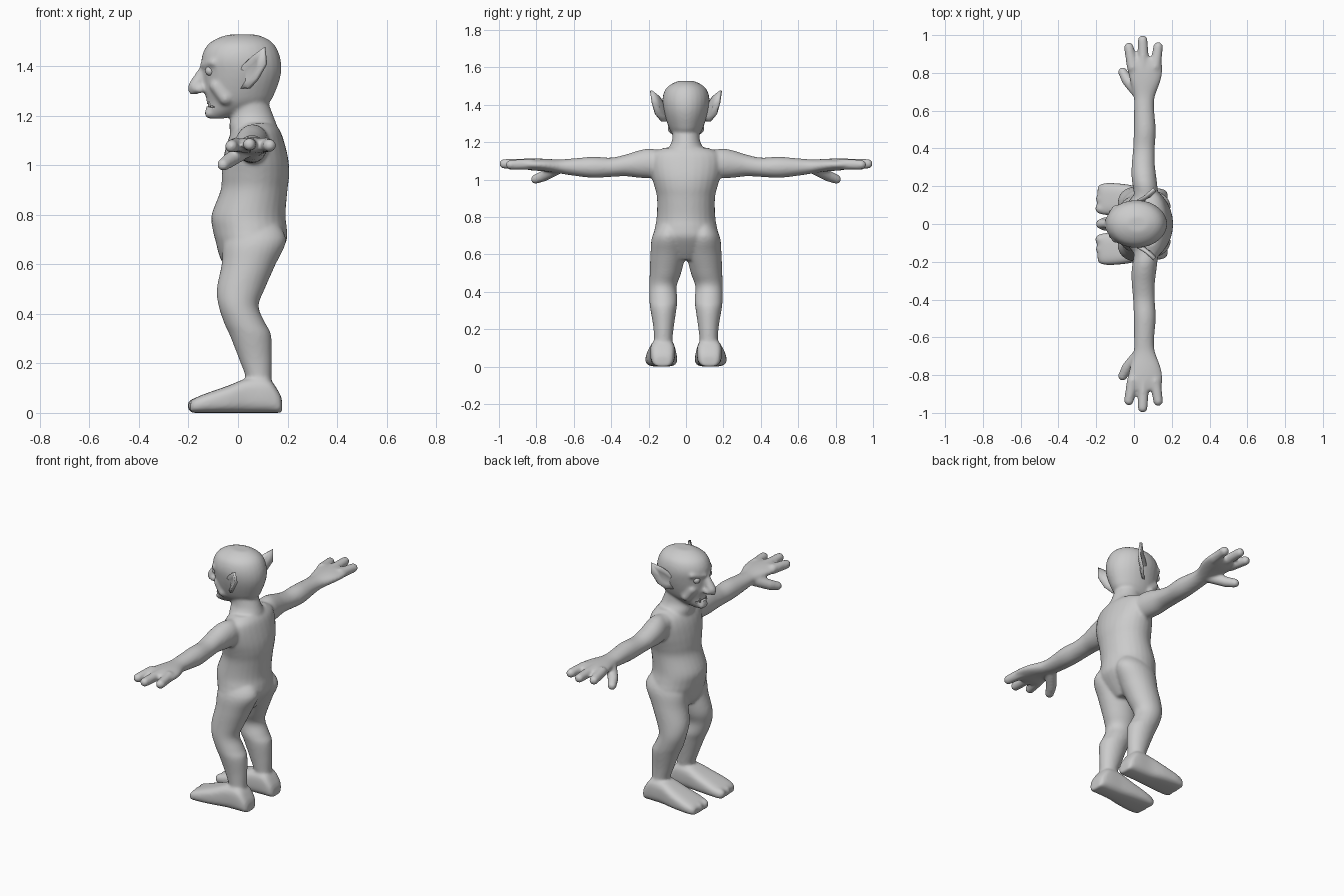
import bpy, bmesh
from math import cos, sin, pi
from mathutils import Vector, Matrix

cube = bpy.data.objects.get("Cube")
if cube:
    bpy.data.objects.remove(cube)

skin = bpy.data.materials.new("grey_skin")
skin.use_nodes = True
GREY = (0.6, 0.6, 0.6, 1)
skin.diffuse_color = GREY
skin.node_tree.nodes["Principled BSDF"].inputs["Base Color"].default_value = GREY


def finish(bm, name):
    bmesh.ops.recalc_face_normals(bm, faces=bm.faces)
    for f in bm.faces:
        f.smooth = True
    me = bpy.data.meshes.new(name)
    bm.to_mesh(me)
    bm.free()
    ob = bpy.data.objects.new(name, me)
    bpy.context.collection.objects.link(ob)
    me.materials.append(skin)
    return ob


def spline(rows, steps=4):
    """Catmull-Rom interpolation through rows of numbers."""
    rows = [Vector(r) for r in rows]
    out = []
    for i in range(len(rows) - 1):
        a, b, c, d = rows[max(i - 1, 0)], rows[i], rows[i + 1], rows[min(i + 2, len(rows) - 1)]
        for k in range(steps):
            t = k / steps
            out.append(b + (c - a) * t / 2 + (a * 2 - b * 5 + c * 4 - d) * t * t / 2
                       + (b * 3 - a - c * 3 + d) * t ** 3 / 2)
    return out + [rows[-1]]


def loft(bm, rows, place, sides=28, power=1.0):
    """Closed skin over oval rings; row = position, low/high on u, low/high on v."""
    rings = []
    for p, u0, u1, v0, v1 in spline(rows):
        ring = []
        for k in range(sides):
            c, s = cos(2 * pi * k / sides), sin(2 * pi * k / sides)
            c = abs(c) ** power * (1 if c > 0 else -1)
            s = abs(s) ** power * (1 if s > 0 else -1)
            u, v = (u0 + u1) / 2 + c * (u1 - u0) / 2, (v0 + v1) / 2 + s * (v1 - v0) / 2
            ring.append(bm.verts.new(place(p, u, v)))
        rings.append(ring)
    for a, b in zip(rings, rings[1:]):
        for k in range(sides):
            bm.faces.new((a[k], a[k - 1], b[k - 1], b[k]))
    bm.faces.new(rings[0])
    bm.faces.new(rings[-1][::-1])


def capsule(bm, a, ra, b, rb):
    """Rounded tapered limb: hull of two balls."""
    tmp = bmesh.new()
    for p, r in ((a, ra), (b, rb)):
        bmesh.ops.create_icosphere(tmp, subdivisions=3, radius=r, matrix=Matrix.Translation(p))
    hull = bmesh.ops.convex_hull(tmp, input=tmp.verts[:])
    junk = {v for v in hull["geom_interior"] if isinstance(v, bmesh.types.BMVert)}
    bmesh.ops.delete(tmp, geom=list(junk), context="VERTS")
    me = bpy.data.meshes.new("capsule")
    tmp.to_mesh(me)
    tmp.free()
    bm.from_mesh(me)
    bpy.data.meshes.remove(me)


def upright(p, u, v):
    return (u, v, p)


body = bmesh.new()

# Torso and neck: height, front, back, half width
torso = [(.57, -.03, .11, .08), (.62, -.07, .15, .14), (.69, -.09, .195, .175),
         (.74, -.102, .198, .167), (.8, -.107, .192, .157), (.9, -.07, .2, .155),
         (.96, -.066, .207, .168), (1.02, -.06, .204, .185), (1.09, -.045, .188, .195),
         (1.14, -.02, .17, .18), (1.17, .02, .145, .12)]
neck = [(1.08, -.02, .17, .12), (1.15, -.035, .16, .105), (1.2, -.03, .143, .077),
        (1.26, -.03, .12, .07), (1.32, -.02, .1, .06)]
head = [(1.188, -.115, -.06, .02), (1.21, -.133, .02, .045), (1.25, -.126, .12, .078),
        (1.3, -.135, .152, .1), (1.37, -.142, .174, .12), (1.43, -.148, .172, .126),
        (1.48, -.128, .152, .112), (1.51, -.09, .12, .08), (1.528, -.04, .075, .04)]
for rows in (torso, neck, head):
    loft(body, [(z, f, b, -w, w) for z, f, b, w in rows], upright)

# Nose and chin
capsule(body, (-.135, 0, 1.39), .02, (-.174, 0, 1.318), .028)
capsule(body, (-.17, 0, 1.31), .024, (-.185, 0, 1.3), .016)
capsule(body, (-.115, -.015, 1.21), .02, (-.115, .015, 1.21), .02)

# Leg: height, front, back, inner, outer
leg = [(.78, 0, .15, .04, .13), (.7, -.055, .195, .008, .18), (.6, -.066, .152, .004, .19),
       (.5, -.086, .108, .026, .194), (.43, -.078, .083, .05, .197), (.36, -.055, .112, .046, .196),
       (.315, -.034, .134, .05, .192), (.22, .003, .137, .064, .176), (.14, .032, .136, .073, .17),
       (.06, .04, .14, .075, .17)]
# Foot: along x, inner, outer, bottom, top
foot = [(.178, .09, .16, .0, .05), (.165, .07, .18, 0, .085), (.12, .06, .19, 0, .14),
        (.04, .056, .195, 0, .14), (-.04, .05, .21, 0, .11), (-.12, .047, .217, 0, .082),
        (-.17, .05, .213, 0, .062), (-.192, .06, .2, 0, .045)]
# Arm and palm: along y, front, back, bottom, top
arm = [(.1, .01, .13, 1.01, 1.15), (.19, -.005, .125, 1.008, 1.166), (.25, -.013, .118, 1.01, 1.157),
       (.32, -.012, .11, 1.018, 1.135), (.4, -.005, .11, 1.015, 1.118), (.5, -.001, .115, 1.01, 1.122),
       (.62, 0, .106, 1.024, 1.112), (.68, -.002, .112, 1.034, 1.108), (.76, -.022, .142, 1.045, 1.112),
       (.83, -.037, .152, 1.05, 1.112), (.88, -.03, .14, 1.06, 1.104)]
fingers = [(-.008, -.027, .935, 1.077), (.05, .046, .973, 1.085), (.112, .128, .938, 1.08)]

for s in (1, -1):
    loft(body, leg, lambda p, u, v: (u, s * v, p))
    loft(body, foot, lambda p, u, v: (p, s * u, v), power=.65)
    loft(body, arm, lambda p, u, v: (u, s * p, v))
    # Fingers and thumb
    for x0, x1, tip, z in fingers:
        capsule(body, (x0, s * .83, 1.083), .03, (x1, s * tip, z), .026)
    capsule(body, (.025, s * .69, 1.058), .032, (-.035, s * .76, 1.02), .03)
    capsule(body, (-.035, s * .76, 1.02), .03, (-.06, s * .805, 1.002), .025)
    # Toes
    for y, x in ((.082, -.178), (.133, -.174), (.18, -.16)):
        capsule(body, (-.12, s * y, .045), .03, (x, s * y, .03), .028)
    # Brow, cheek, nostril, shoulder
    capsule(body, (-.138, s * .02, 1.405), .016, (-.1, s * .085, 1.415), .016)
    capsule(body, (-.085, s * .062, 1.32), .03, (-.05, s * .07, 1.27), .028)
    capsule(body, (-.152, s * .02, 1.308), .018, (-.165, s * .018, 1.306), .015)
    capsule(body, (.06, s * .12, 1.1), .06, (.06, s * .2, 1.1), .062)

body = finish(body, "body")
remesh = body.modifiers.new("blend", "REMESH")
remesh.mode = "VOXEL"
remesh.voxel_size = .008
remesh.use_smooth_shade = True
smooth = body.modifiers.new("soften", "SMOOTH")
smooth.factor = .5
smooth.iterations = 8

# Mouth slit cut into the face
bm = bmesh.new()
bmesh.ops.create_uvsphere(bm, u_segments=24, v_segments=12, radius=1)
for v in bm.verts:
    v.co = (v.co.x * .04 - .115, v.co.y * .055, v.co.z * .006 + 1.243 - v.co.y ** 2 * .012)
cutter = finish(bm, "mouth_cutter")
cutter.hide_render = True
cutter.display_type = "WIRE"
cutter.hide_viewport = True
cut = body.modifiers.new("mouth", "BOOLEAN")
cut.operation = "DIFFERENCE"
cut.object = cutter

# Ear outline from the front root round the tip to the lobe
rim = [(-.002, .1, 1.35), (.018, .122, 1.405), (.06, .146, 1.443), (.106, .187, 1.476),
       (.113, .178, 1.41), (.078, .163, 1.35), (.045, .132, 1.312), (.012, .095, 1.31)]
for s, side in ((1, "right"), (-1, "left")):
    # Ears: cupped leaf with thickness
    bm = bmesh.new()
    edge = [bm.verts.new((x, s * y, z)) for x, y, z in rim]
    bowl = [bm.verts.new(Vector((x, s * y, z)).lerp(Vector((.05, s * .112, 1.37)), .5)) for x, y, z in rim]
    for k in range(len(rim)):
        bm.faces.new((edge[k - 1], edge[k], bowl[k], bowl[k - 1]))
    bm.faces.new(bowl)
    ear = finish(bm, side + "_ear")
    thick = ear.modifiers.new("thickness", "SOLIDIFY")
    thick.thickness = .014
    thick.offset = 0

    # Eyes
    bm = bmesh.new()
    bmesh.ops.create_uvsphere(bm, u_segments=16, v_segments=10, radius=.021,
                              matrix=Matrix.Translation((-.112, s * .058, 1.382)))
    finish(bm, side + "_eye")

    # Fangs
    bm = bmesh.new()
    bmesh.ops.create_cone(bm, cap_ends=True, segments=10, radius1=.007, radius2=.001, depth=.028,
                          matrix=Matrix.Translation((-.116, s * .03, 1.25)))
    finish(bm, side + "_fang")
